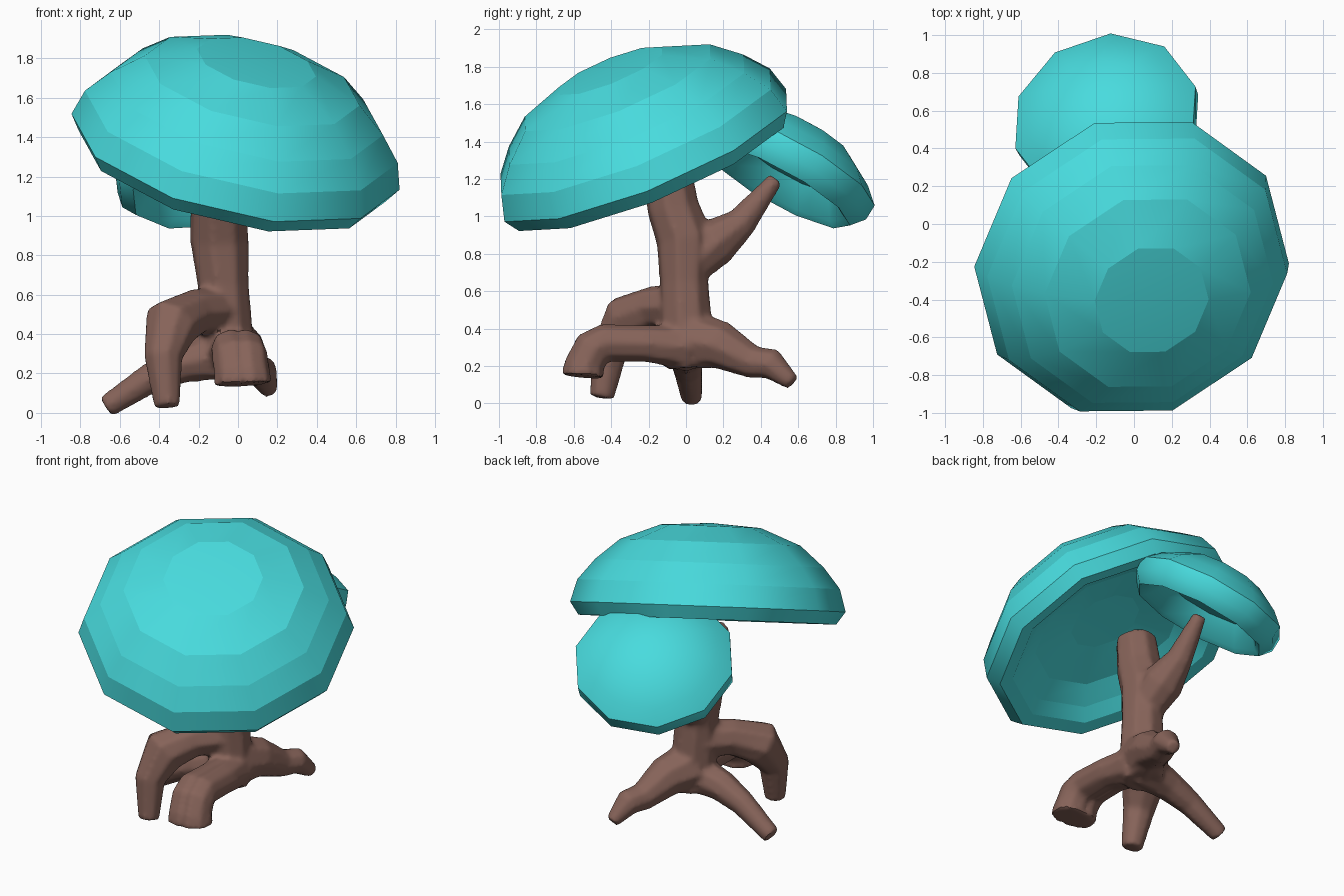
import bpy, bmesh, math
from mathutils import Vector

if "Cube" in bpy.data.objects:
    bpy.data.objects.remove(bpy.data.objects["Cube"])


def material(name, rgb):
    m = bpy.data.materials.new(name)
    m.diffuse_color = (*rgb, 1)
    m.use_nodes = True
    m.node_tree.nodes["Principled BSDF"].inputs["Base Color"].default_value = m.diffuse_color
    return m


CAP = material("teal_cap", (0.065, 0.71, 0.73))
BARK = material("brown_bark", (0.24, 0.125, 0.10))


def activate(ob):
    bpy.ops.object.select_all(action='DESELECT')
    ob.select_set(True)
    bpy.context.view_layer.objects.active = ob


def mushroom_cap(name, center, normal, profile, sides, start, angle, banded):
    """Revolve (radius, height) points, both ends closing on the axis, and tilt."""
    bm = bmesh.new()
    rings = []
    for r, h in profile:
        if r == 0:
            rings.append([bm.verts.new((0, 0, h))] * sides)
        else:
            rings.append([bm.verts.new((r * math.cos(start + i * math.tau / sides),
                                        r * math.sin(start + i * math.tau / sides), h))
                          for i in range(sides)])
    for a, b in zip(rings, rings[1:]):
        for i in range(sides):
            j = (i + 1) % sides
            bm.faces.new(list(dict.fromkeys((a[i], a[j], b[j], b[i]))))
    bmesh.ops.recalc_face_normals(bm, faces=bm.faces)
    me = bpy.data.meshes.new(name)
    bm.to_mesh(me)
    bm.free()
    ob = bpy.data.objects.new(name, me)
    bpy.context.collection.objects.link(ob)
    ob.location = center
    ob.rotation_mode = 'QUATERNION'
    ob.rotation_quaternion = Vector((0, 0, 1)).rotation_difference(Vector(normal))
    me.materials.append(CAP)
    activate(ob)
    bpy.ops.object.shade_smooth_by_angle(angle=math.radians(angle))
    if banded:  # crisp rings, smooth around the circumference
        for e in me.edges:
            a, b = (me.vertices[i].co for i in e.vertices)
            e.use_edge_sharp = abs(a.z - b.z) < 1e-5
    return ob


def limb(name, points):
    """Tapered tube through (x, y, z, radius) points."""
    cu = bpy.data.curves.new(name, 'CURVE')
    cu.dimensions = '3D'
    cu.bevel_depth = 1.0
    cu.bevel_resolution = 2
    cu.use_fill_caps = True
    sp = cu.splines.new('POLY')
    sp.points.add(len(points) - 1)
    for p, (x, y, z, r) in zip(sp.points, points):
        p.co = (x, y, z, 1)
        p.radius = r
    ob = bpy.data.objects.new(name, cu)
    bpy.context.collection.objects.link(ob)
    return ob


# Large cap: domed top, rounded lip, hollow underside
mushroom_cap("large_cap", (0, -0.24, 1.38), (0.235, -0.41, 1),
             [(0, 0.07), (0.23, 0.06), (0.50, 0.0), (0.63, -0.07), (0.71, -0.13),
              (0.80, -0.14), (0.855, -0.06), (0.815, 0.08), (0.71, 0.21),
              (0.56, 0.34), (0.31, 0.44), (0, 0.46)],
             10, math.radians(-2), 40, True)

# Small cap on the rear branch
mushroom_cap("small_cap", (-0.145, 0.55, 1.27), (-0.25, 0.55, 1),
             [(0, 0.03), (0.3, 0.01), (0.40, -0.11), (0.44, -0.13),
              (0.50, -0.06), (0.505, 0.03), (0.42, 0.11), (0.26, 0.205), (0, 0.26)],
             10, math.radians(90), 40, False)

# Trunk, branch and the four roots
limbs = [
    limb("trunk", [(-0.06, 0.02, 0.19, 0.13), (-0.065, 0.0, 0.42, 0.145),
                   (-0.075, -0.01, 0.65, 0.135), (-0.095, -0.01, 0.88, 0.155),
                   (-0.10, -0.07, 1.05, 0.145), (-0.10, -0.10, 1.27, 0.13)]),
    limb("rear_branch", [(-0.09, 0.04, 0.76, 0.12), (-0.11, 0.15, 0.86, 0.135),
                         (-0.12, 0.30, 0.97, 0.085), (-0.13, 0.48, 1.20, 0.045)]),
    limb("front_left_root", [(-0.09, -0.02, 0.52, 0.13), (-0.22, -0.17, 0.51, 0.12),
                             (-0.34, -0.31, 0.45, 0.145), (-0.38, -0.41, 0.28, 0.10),
                             (-0.36, -0.45, 0.03, 0.068)]),
    limb("left_root", [(-0.05, 0.0, 0.30, 0.13), (-0.28, 0.0, 0.25, 0.10),
                       (-0.44, 0.01, 0.18, 0.08), (-0.67, 0.03, 0.03, 0.06)]),
    limb("rear_root", [(-0.05, 0.03, 0.34, 0.16), (0.02, 0.19, 0.31, 0.13),
                       (0.08, 0.36, 0.22, 0.09), (0.12, 0.46, 0.21, 0.085),
                       (0.16, 0.57, 0.11, 0.045)]),
]
# Broad front root: two strands side by side, cut off level at the foot
for dx in (-0.035, 0.035):
    limbs.append(limb("front_root", [(-0.03 + dx * 0.6, 0.0, 0.30, 0.12),
                                     (0.0 + dx, -0.22, 0.32, 0.10),
                                     (0.0 + dx, -0.43, 0.325, 0.105),
                                     (0.01 + dx, -0.50, 0.29, 0.11),
                                     (0.02 + dx, -0.545, 0.20, 0.11),
                                     (0.025 + dx, -0.55, 0.145, 0.12)]))

# Fuse the limbs into one smooth wooden body
activate(limbs[0])
for ob in limbs:
    ob.select_set(True)
bpy.ops.object.convert(target='MESH')
bpy.context.view_layer.objects.active = limbs[0]
bpy.ops.object.join()
wood = bpy.context.view_layer.objects.active
wood.name = "trunk_and_roots"
bm = bmesh.new()
bm.from_mesh(wood.data)
bmesh.ops.remove_doubles(bm, verts=bm.verts, dist=0.0005)
bmesh.ops.recalc_face_normals(bm, faces=bm.faces)
bm.to_mesh(wood.data)
bm.free()
remesh = wood.modifiers.new("Fuse", 'REMESH')
remesh.mode = 'VOXEL'
remesh.voxel_size = 0.016
soften = wood.modifiers.new("Soften", 'SMOOTH')
soften.factor = 0.5
soften.iterations = 6
for m in ("Fuse", "Soften"):
    bpy.ops.object.modifier_apply(modifier=m)
wood.data.materials.clear()
wood.data.materials.append(BARK)
bpy.ops.object.shade_smooth_by_angle(angle=math.radians(40))
